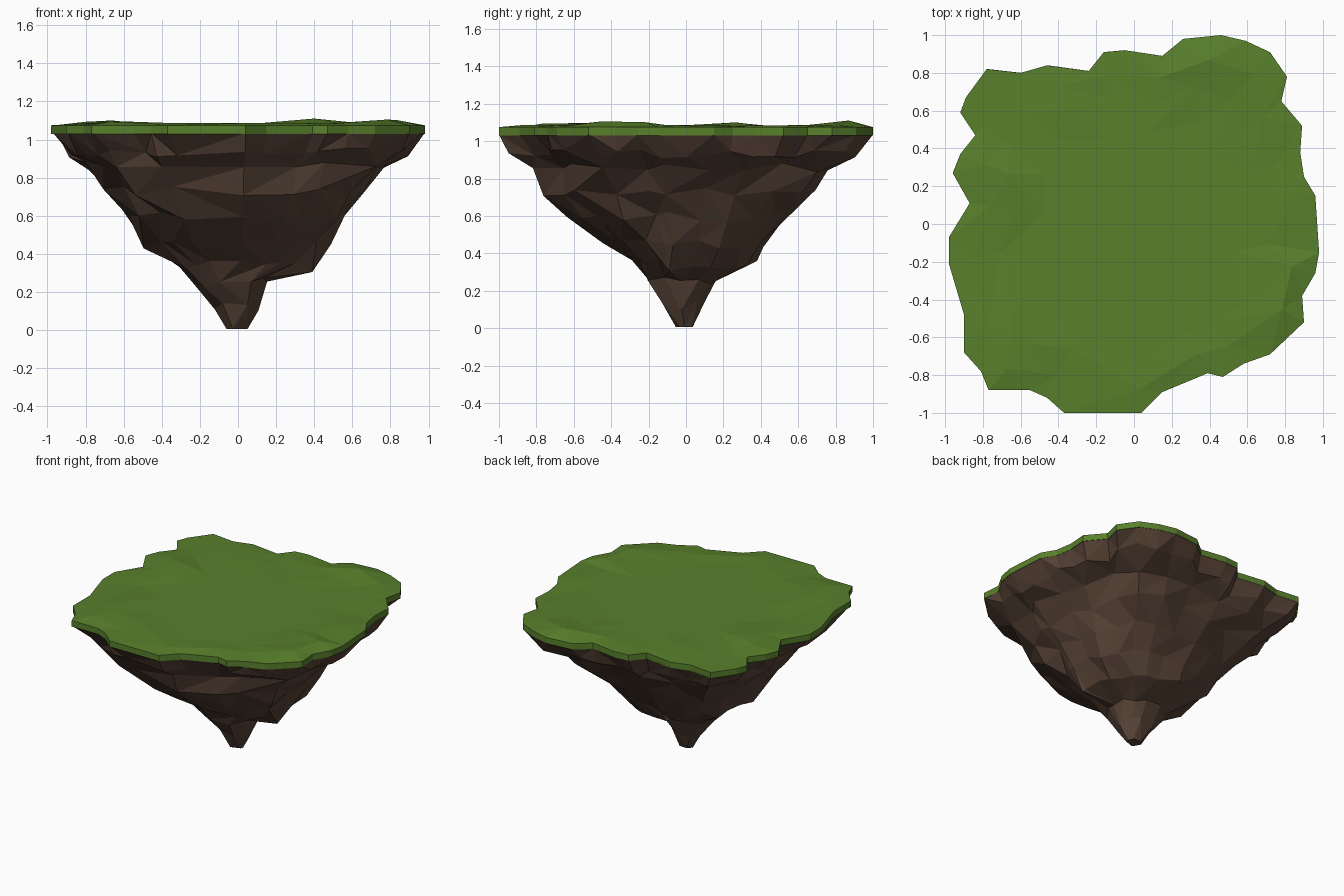
import bpy, bmesh, math, random

if "Cube" in bpy.data.objects:
    bpy.data.objects.remove(bpy.data.objects["Cube"])
random.seed(4)

# Coastline of the island seen from above, counter-clockwise
COAST = [(.98, -.15), (.97, 0), (.96, .15), (.90, .25), (.88, .38), (.89, .52), (.78, .65),
         (.81, .78), (.72, .91), (.59, .97), (.46, 1), (.26, .98), (.15, .89), (-.05, .92),
         (-.16, .91), (-.24, .81), (-.46, .84), (-.60, .80), (-.78, .82), (-.89, .67),
         (-.92, .59), (-.84, .47), (-.92, .37), (-.96, .27), (-.87, .11), (-.98, -.07),
         (-.98, -.21), (-.90, -.48), (-.90, -.68), (-.81, -.78), (-.77, -.88), (-.55, -.88),
         (-.46, -.92), (-.37, -1), (.04, -1), (.15, -.89), (.39, -.79), (.47, -.81),
         (.58, -.74), (.72, -.69), (.90, -.52), (.89, -.38), (.96, -.26)]
N = len(COAST)

# Rock rings: height, reach to left / right / front / back, roundness, vertex step
RINGS = [(1.035, .99, 1.0, 1.0, 1.0, 0, 1), (.93, .92, .95, .95, .94, .08, 1),
         (.86, .86, .81, .86, .83, .25, 2), (.73, .73, .70, .77, .71, .4, 2),
         (.60, .62, .58, .65, .56, .6, 2), (.45, .52, .49, .45, .45, .8, 2),
         (.34, .33, .36, .29, .34, .9, 2), (.25, .23, .16, .23, .17, 1, 4),
         (.12, .13, .11, .14, .10, 1, 6), (.005, .06, .05, .06, .04, 1, 8)]

# Blunt rock spurs hanging near the tip: x, y, z
SPURS = [(.39, -.09, .305), (-.10, .38, .36)]

# Gentle grass mounds: x, y, height, radius
MOUNDS = [(.45, .83, .042, .2), (-.75, -.42, .04, .22), (.78, -.36, .035, .25),
          (-.73, .25, .035, .22), (-.55, -.72, .018, .2), (.2, -.75, .014, .2)]


def material(name, rgb):
    m = bpy.data.materials.new(name)
    m.diffuse_color = (*rgb, 1)
    m.use_nodes = True
    m.node_tree.nodes["Principled BSDF"].inputs["Base Color"].default_value = m.diffuse_color
    return m


def finish(bm, name, mat):
    bmesh.ops.recalc_face_normals(bm, faces=bm.faces)
    me = bpy.data.meshes.new(name)
    bm.to_mesh(me)
    bm.free()
    me.materials.append(mat)
    ob = bpy.data.objects.new(name, me)
    bpy.context.collection.objects.link(ob)


def skin(bm, rings):
    """Join neighbouring rings with triangles, skipping collapsed edges."""
    for k, (a, b) in enumerate(zip(rings, rings[1:])):
        for i in range(N):
            j = (i + 1) % N
            tris = ((a[i], a[j], b[j]), (a[i], b[j], b[i]))
            if (i + k) % 2:
                tris = ((a[i], a[j], b[i]), (a[j], b[j], b[i]))
            for t in tris:
                if len(set(t)) == 3 and not bm.faces.get(t):
                    bm.faces.new(t)


def cap(bm, ring):
    bm.faces.new(list(dict.fromkeys(ring)))


# Rock underside: coast shrinking and rounding down to a blunt tip
bm = bmesh.new()
rings = []
for k, (z, left, right, front, back, rnd, step) in enumerate(RINGS):
    ring = []
    inner = k not in (0, 9)
    for i in range(N):
        if i % step:
            ring.append(ring[i - i % step])
            continue
        x, y = COAST[i]
        r = math.hypot(x, y)
        f = (1 - rnd) + rnd / r                       # blend coast to circle
        rough = random.uniform(.93, 1.02) if inner else 1
        dz = random.uniform(-.025, .025) if inner else 0
        x *= f * (right if x > 0 else left) * rough
        y *= f * (back if y > 0 else front) * rough
        ring.append(bm.verts.new((x, y, z + dz)))
    rings.append(ring)
for sx, sy, sz in SPURS:
    # pull the closest pair of vertices of the low ring out into a spur
    near = sorted(set(rings[6]), key=lambda v: math.hypot(v.co.x - sx, v.co.y - sy))[:2]
    for v, pull in zip(near, (1, .6)):
        v.co = v.co.lerp((sx, sy, sz), pull)
skin(bm, rings)
cap(bm, rings[0])
cap(bm, rings[-1])
finish(bm, "rock_underside", material("brown rock", (.098, .057, .038)))

# Grass layer: thin rim, mounded border and flat middle
bm = bmesh.new()
rings = []
for scale, z, step in ((1, 1.03, 1), (1, 1.075, 1), (.87, 1.08, 2), (.72, 1.08, 2), (.55, 1.08, 3)):
    ring = []
    for i in range(N):
        if i % step:
            ring.append(ring[i - i % step])
            continue
        x, y = COAST[i][0] * scale, COAST[i][1] * scale
        h = z
        if .6 < scale < 1:
            h += sum(m[2] * max(0, 1 - math.hypot(x - m[0], y - m[1]) / m[3]) for m in MOUNDS)
            h += random.uniform(-.006, .008)
        ring.append(bm.verts.new((x, y, h)))
    rings.append(ring)
skin(bm, rings)
cap(bm, rings[0])
cap(bm, rings[-1])
finish(bm, "grass_top", material("grass green", (.098, .215, .025)))
